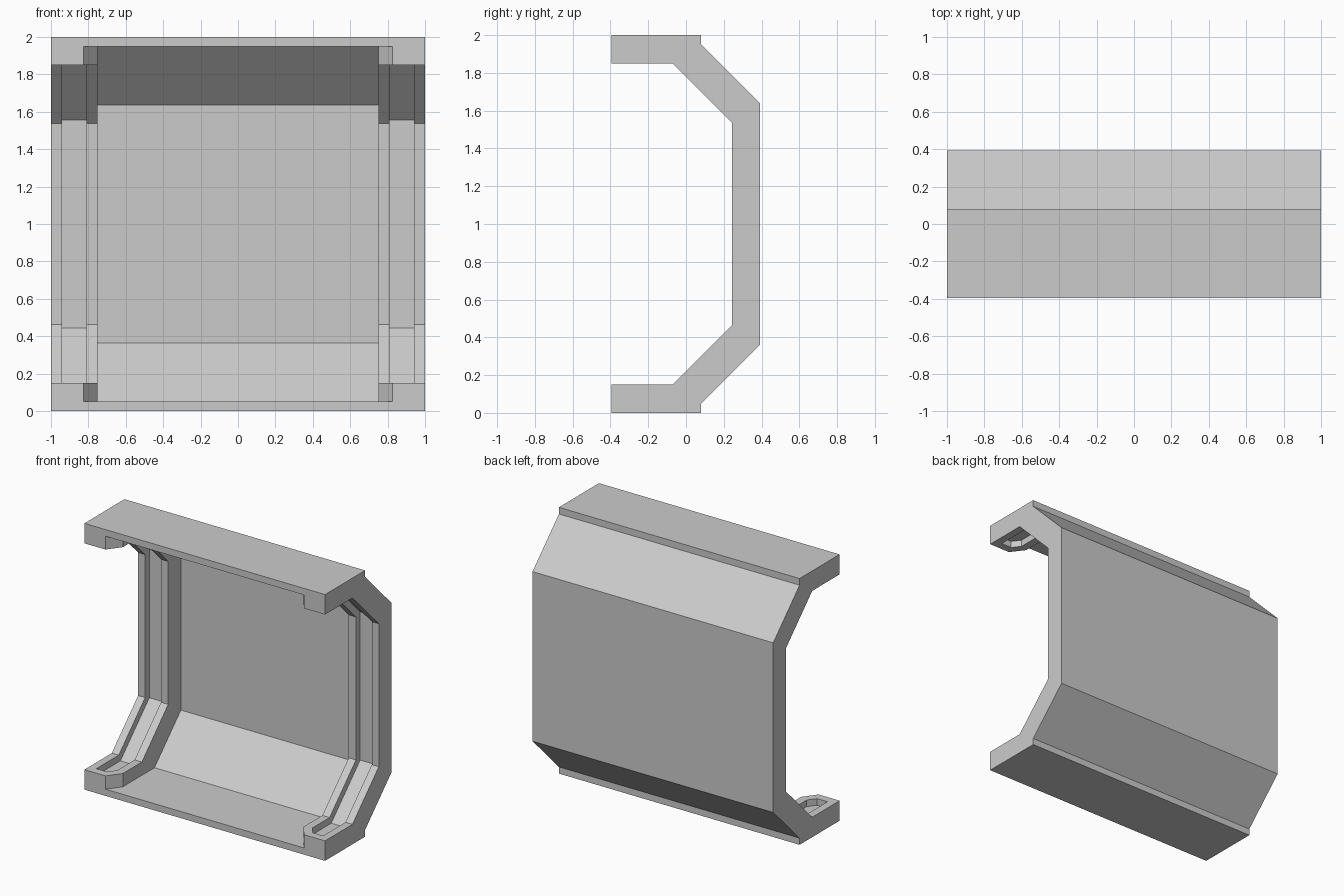
import bpy, bmesh
from mathutils import Vector

if "Cube" in bpy.data.objects:
    bpy.data.objects.remove(bpy.data.objects["Cube"])

def make(name, bm):
    bmesh.ops.recalc_face_normals(bm, faces=bm.faces[:])
    me = bpy.data.meshes.new(name)
    bm.to_mesh(me)
    bm.free()
    ob = bpy.data.objects.new(name, me)
    bpy.context.collection.objects.link(ob)
    return ob

def prism(profile, x0, x1):
    """Extrude a (y, z) outline along x."""
    bm = bmesh.new()
    f = bm.faces.new([bm.verts.new((x0, y, z)) for y, z in profile])
    ext = bmesh.ops.extrude_face_region(bm, geom=[f])
    vs = [v for v in ext['geom'] if isinstance(v, bmesh.types.BMVert)]
    bmesh.ops.translate(bm, verts=vs, vec=(x1 - x0, 0, 0))
    bmesh.ops.recalc_face_normals(bm, faces=bm.faces[:])
    return bm

def chamfer(bm, x, y):
    """Slice off the inner front corner along a vertical plane."""
    cut = bmesh.ops.bisect_plane(bm, geom=bm.verts[:] + bm.edges[:] + bm.faces[:],
                                 plane_co=(x, y, 0), plane_no=Vector((-0.8, -0.6, 0)),
                                 clear_outer=True)
    bmesh.ops.holes_fill(bm, edges=[e for e in bm.edges if e.is_boundary], sides=0)
    return bm

def mirrored(half):
    """Complete a lower outline with its reflection about z = 1."""
    return half + [(y, 2 - z) for y, z in reversed(half)]

F, B = -0.395, 0.393

# Side ribs: thick C-shaped frame with a shallow groove along the inside
outer = mirrored([(0.08, 0.05), (B, 0.363)])
inner = mirrored([(F, 0.15), (-0.07, 0.15), (0.243, 0.463)])
rib_profile = [(F, 0.05)] + outer + [(F, 1.95)] + inner[::-1]
rib = make("side_ribs", chamfer(prism(rib_profile, 0.75, 1.0), 0.825, F))

groove_profile = mirrored([(-0.335, 0.10), (-0.05, 0.10), (0.293, 0.443)])
cutter = make("groove_cutter", chamfer(prism(groove_profile, 0.81, 0.942), 0.855, -0.335))
cutter.hide_render = True

bpy.context.view_layer.objects.active = rib
mod = rib.modifiers.new("groove", 'BOOLEAN')
mod.operation = 'DIFFERENCE'
mod.solver = 'EXACT'
mod.object = cutter
bpy.ops.object.modifier_apply(modifier=mod.name)
bpy.data.objects.remove(cutter)
rib.modifiers.new("mirror", 'MIRROR').use_axis[0] = True

# Floor and roof plates
for name, z in (("floor_plate", 0.0), ("roof_plate", 1.95)):
    make(name, prism([(F, z), (0.08, z), (0.08, z + 0.05), (F, z + 0.05)], -1, 1))

# Thin folded back panel between the ribs
bm = bmesh.new()
rows = [[bm.verts.new((x, y, z)) for x in (-0.75, 0.75)] for y, z in outer]
for a, b in zip(rows, rows[1:]):
    bm.faces.new((a[0], a[1], b[1], b[0]))
make("back_panel", bm)
